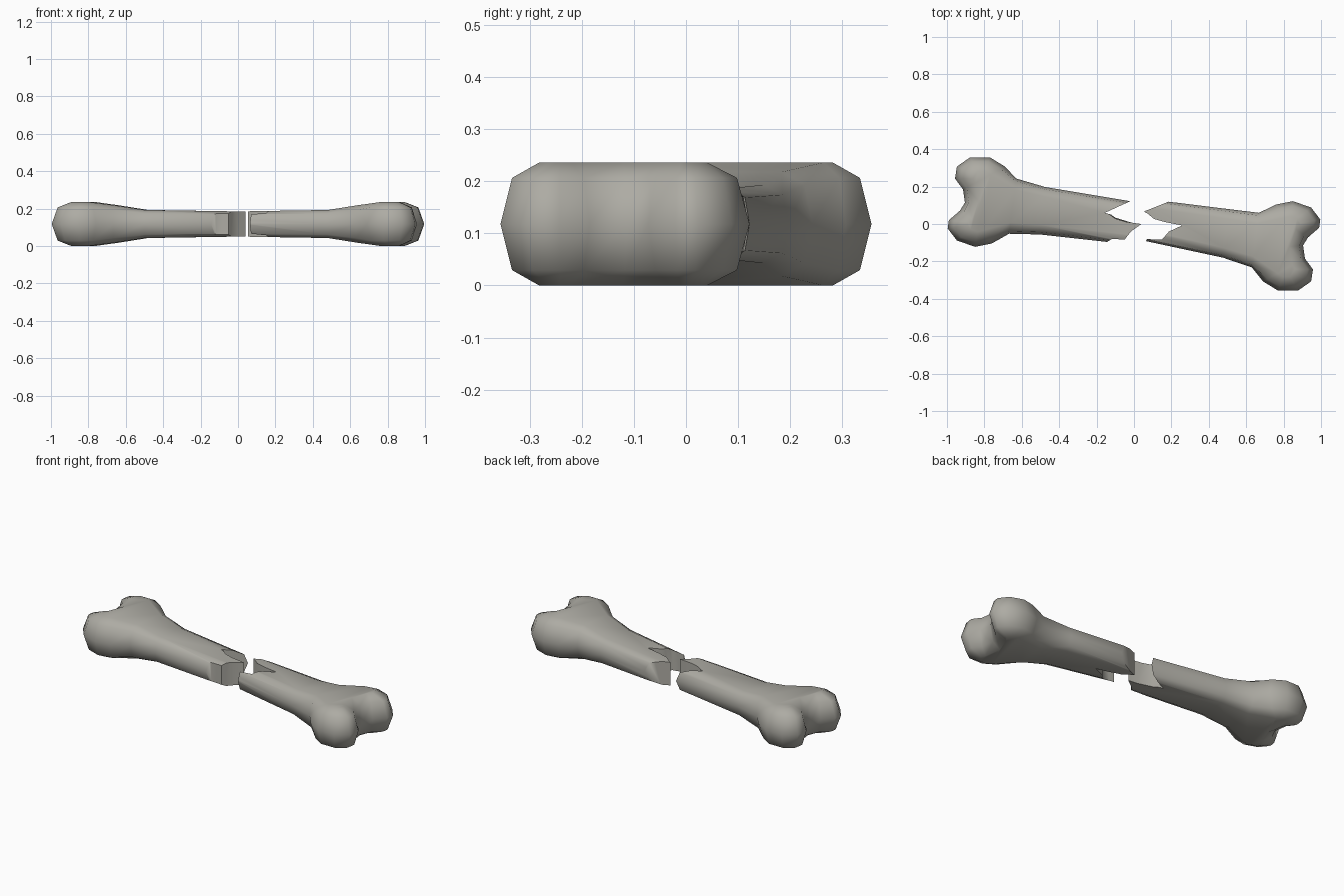
import bpy, bmesh, math
from mathutils import Vector

cube = bpy.data.objects.get("Cube")
if cube:
    bpy.data.objects.remove(cube, do_unlink=True)

bone_mat = bpy.data.materials.new("bone_grey")
bone_mat.use_nodes = True
COLOUR = (0.42, 0.41, 0.37, 1)
bone_mat.diffuse_color = COLOUR
bsdf = bone_mat.node_tree.nodes["Principled BSDF"]
bsdf.inputs["Base Color"].default_value = COLOUR
bsdf.inputs["Roughness"].default_value = 0.8

MID_Z = 0.118

# Plan outline of the two knuckles and the dip between them
KNOB_A = [(-0.69, 0.307), (-0.77, 0.356), (-0.877, 0.356), (-0.947, 0.307),
          (-0.957, 0.243), (-0.914, 0.185)]
DIP = [(-0.904, 0.115)]
KNOB_B = [(-0.93, 0.072), (-0.99, 0.02), (-0.996, -0.024), (-0.947, -0.088),
          (-0.85, -0.122), (-0.76, -0.104)]
CENTRE_A, CENTRE_B, CENTRE_DIP = (-0.81, 0.24), (-0.83, 0.005), (-0.79, 0.125)


def to_object(bm, name):
    bmesh.ops.recalc_face_normals(bm, faces=bm.faces)
    mesh = bpy.data.meshes.new(name)
    bm.to_mesh(mesh)
    bm.free()
    obj = bpy.data.objects.new(name, mesh)
    bpy.context.collection.objects.link(obj)
    mesh.materials.append(bone_mat)
    return obj


def unbroken_half(name, upper, lower, turn):
    """Bone half from stacked, shrinking copies of its plan outline.
    upper and lower are the shaft edge points, from the break to the knuckles."""
    # Each entry: plan point, centre it shrinks towards, half height, top shrink, rim shrink
    shaft_h = [0.064, 0.075, 0.10]
    shaft = []
    for u, l, h in zip(upper, lower, shaft_h):
        c = (Vector(u) + Vector(l)) / 2
        shaft.append(((u, c, h, 0.6, 0.9), (l, c, h, 0.6, 0.9)))
    ring = [s[0] for s in shaft]
    for pts, c in ((KNOB_A, CENTRE_A), (DIP, CENTRE_DIP), (KNOB_B, CENTRE_B)):
        ring += [(p, c, MID_Z, 0.36, 0.81) for p in pts]
    ring += [s[1] for s in reversed(shaft)]

    bm = bmesh.new()
    loops = []
    for level in (-2, -1, 0, 1, 2):
        loop = []
        for p, c, h, top, rim in ring:
            k = (1, rim, top)[abs(level)]
            z = MID_Z + math.copysign((0, 0.75, 1)[abs(level)] * h, level)
            q = Vector(c).lerp(Vector(p), k) * turn
            loop.append(bm.verts.new((q.x, q.y, z)))
        loops.append(loop)
    n = len(ring)
    for a, b in zip(loops, loops[1:]):
        for i in range(n):
            j = (i + 1) % n
            bm.faces.new((a[i], a[j], b[j], b[i]))
    # Flat knuckle plateau and shaft strips, above and below
    m = len(shaft)
    for loop in (loops[0], loops[-1]):
        for i in range(m):
            bm.faces.new((loop[i], loop[i + 1], loop[n - 2 - i], loop[n - 1 - i]))
        bm.faces.new(loop[m:n - m])
    return to_object(bm, name)


def break_off(bone, top, bottom, far_x):
    """Keep only the part of the bone on the far_x side of a jagged break."""
    bm = bmesh.new()
    rings = []
    for pts, z in ((bottom, -0.1 + MID_Z), (top, 0.1 + MID_Z)):
        pts = pts + [(far_x, -0.6), (far_x, 0.6)]
        # Reach well past the bone top and bottom
        rings.append([bm.verts.new((x, y, z + (0.2 if z > MID_Z else -0.2))) for x, y in pts])
    lo, hi = rings
    for i in range(len(lo)):
        j = (i + 1) % len(lo)
        bm.faces.new((lo[i], lo[j], hi[j], hi[i]))
    bm.faces.new(lo)
    bm.faces.new(hi)
    bmesh.ops.triangulate(bm, faces=bm.faces)
    cutter = to_object(bm, "break_cutter")
    cutter.hide_render = True
    mod = bone.modifiers.new("break", 'BOOLEAN')
    mod.operation = 'INTERSECT'
    mod.solver = 'EXACT'
    mod.object = cutter
    bpy.ops.object.select_all(action='DESELECT')
    bpy.context.view_layer.objects.active = bone
    bone.select_set(True)
    bpy.ops.object.modifier_apply(modifier=mod.name)
    bpy.data.objects.remove(cutter, do_unlink=True)
    bpy.ops.object.shade_smooth_by_angle(angle=math.radians(54))


# Half towards -x
half = unbroken_half("right_bone_half",
                     [(0.2, 0.085), (-0.476, 0.198), (-0.63, 0.243)],
                     [(0.2, -0.134), (-0.503, -0.056), (-0.668, -0.052)], 1)
tail = [(0.04, 0.0), (-0.016, -0.04), (-0.05, -0.083), (-0.118, -0.08), (-0.2, -0.13), (-0.2, -0.6)]
head = [(-0.02, 0.6), (-0.02, 0.122), (-0.155, 0.06)]
break_off(half, head + [(-0.10, 0.02)] + tail, head + [(-0.10, 0.043)] + tail, -1.5)

# Half towards +x, turned half round
half = unbroken_half("left_bone_half",
                     [(0.2, 0.035), (-0.476, 0.18), (-0.63, 0.232)],
                     [(0.2, -0.167), (-0.503, -0.08), (-0.668, -0.06)], -1)
tail = [(0.257, -0.008), (0.187, -0.04), (0.15, -0.083), (0.07, -0.081), (0.058, -0.1), (0.058, -0.6)]
head = [(0.187, 0.6), (0.187, 0.12), (0.053, 0.067)]
break_off(half, head + [(0.107, 0.022)] + tail, head + [(0.107, 0.035)] + tail, 1.5)
